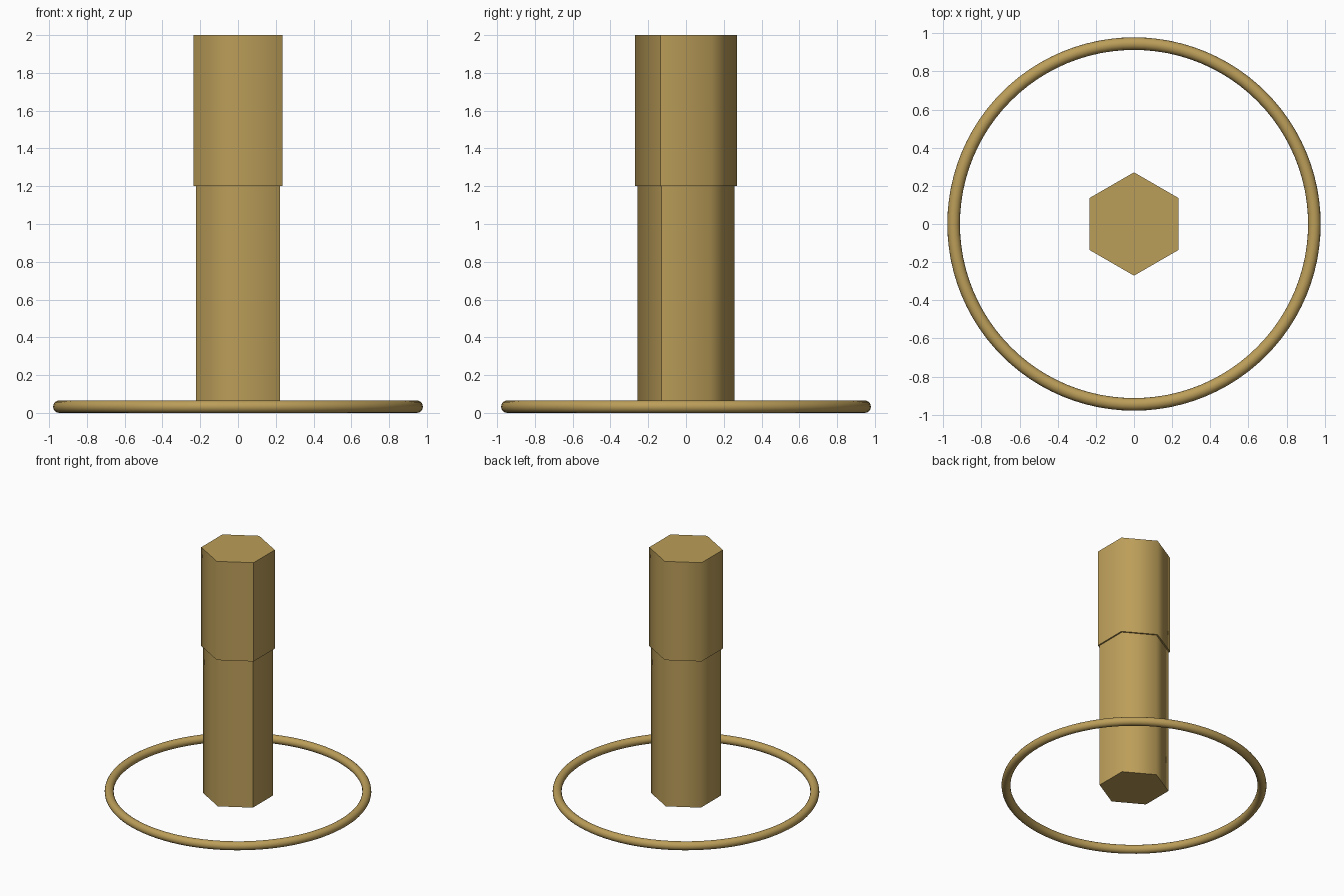
import bpy
from math import radians

if "Cube" in bpy.data.objects:
    bpy.data.objects.remove(bpy.data.objects["Cube"])


def hex_prism(name, radius, z0, z1):
    """Six-sided prism, points on +y and -y, sides smoothed except one seam."""
    bpy.ops.mesh.primitive_cylinder_add(vertices=6, radius=radius, depth=z1 - z0,
                                        location=(0, 0, (z0 + z1) / 2))
    obj = bpy.context.object
    obj.name = name
    mesh = obj.data
    for face in mesh.polygons:
        face.use_smooth = abs(face.normal.z) < 0.5
    for edge in mesh.edges:
        a, b = (mesh.vertices[i].co for i in edge.vertices)
        on_cap = abs(a.z - b.z) < 1e-4
        seam = a.x > 0.1 and a.y < -0.05
        edge.use_edge_sharp = on_cap or seam
    return obj


brass = bpy.data.materials.new("brass")
brass.diffuse_color = (0.50, 0.34, 0.10, 1)
brass.use_nodes = True
brass.node_tree.nodes["Principled BSDF"].inputs["Base Color"].default_value = brass.diffuse_color

# Two-step post: slim lower shaft and slightly wider upper sleeve
parts = [hex_prism("lower_shaft", 0.258, 0.01, 1.2),
         hex_prism("upper_sleeve", 0.271, 1.2, 2.0)]

# Thin ring around the foot
bpy.ops.mesh.primitive_torus_add(major_radius=0.946, minor_radius=0.033,
                                 major_segments=96, minor_segments=16,
                                 location=(0, 0, 0.033))
ring = bpy.context.object
ring.name = "base_ring"
bpy.ops.object.shade_smooth_by_angle(angle=radians(50))
parts.append(ring)

for part in parts:
    part.data.materials.append(brass)
